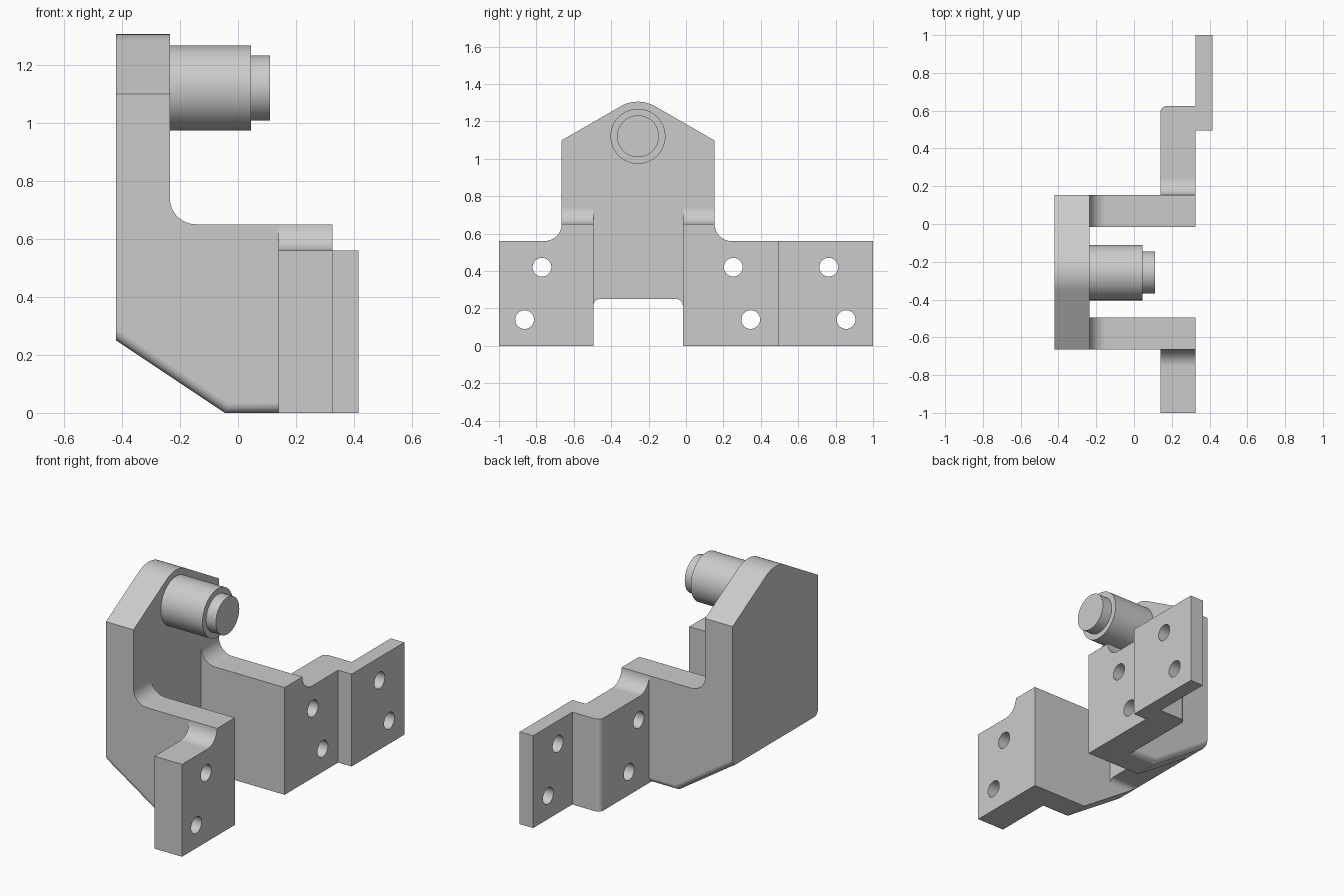
import bpy, bmesh
from math import sin, cos, radians, pi
from mathutils import Matrix

cube = bpy.data.objects.get("Cube")
if cube:
    bpy.data.objects.remove(cube, do_unlink=True)

grey = bpy.data.materials.new("plain_grey")
grey.use_nodes = True
grey.diffuse_color = (0.6, 0.6, 0.6, 1)
grey.node_tree.nodes["Principled BSDF"].inputs["Base Color"].default_value = (0.6, 0.6, 0.6, 1)


def finish(name, bm):
    bmesh.ops.recalc_face_normals(bm, faces=bm.faces)
    mesh = bpy.data.meshes.new(name)
    bm.to_mesh(mesh)
    bm.free()
    mesh.materials.append(grey)
    obj = bpy.data.objects.new(name, mesh)
    bpy.context.collection.objects.link(obj)
    return obj


def prism(name, axis, pts, a, b, round_edge=None, radius=0.035):
    """Extrude a 2D outline along x or y, rounding the edges chosen by a rule."""
    bm = bmesh.new()
    place = (lambda p, d: (d, *p)) if axis == "x" else (lambda p, d: (p[0], d, p[1]))
    near = [bm.verts.new(place(p, a)) for p in pts]
    far = [bm.verts.new(place(p, b)) for p in pts]
    bm.faces.new(near)
    bm.faces.new(far[::-1])
    for i in range(len(pts)):
        j = (i + 1) % len(pts)
        bm.faces.new((near[i], far[i], far[j], near[j]))
    bmesh.ops.recalc_face_normals(bm, faces=bm.faces)
    if round_edge:
        edges = [e for e in bm.edges if round_edge(*[v.co for v in e.verts])]
        bmesh.ops.bevel(bm, geom=edges, offset=radius, segments=8, profile=0.5, affect="EDGES")
    return finish(name, bm)


def rod(name, y, z, r, a, b):
    """Cylinder lying along x."""
    bm = bmesh.new()
    turn = Matrix.Translation(((a + b) / 2, y, z)) @ Matrix.Rotation(pi / 2, 4, "Y")
    bmesh.ops.create_cone(bm, cap_ends=True, segments=64, radius1=r, radius2=r,
                          depth=b - a, matrix=turn)
    return finish(name, bm)


def box_outline(u0, v0, u1, v1):
    return [(u0, v0), (u1, v0), (u1, v1), (u0, v1)]


def arc(u, v, r, start, end, steps=12):
    angles = [radians(start + (end - start) * i / steps) for i in range(steps + 1)]
    return [(u + r * cos(t), v + r * sin(t)) for t in angles]


def combine(target, tool, operation):
    tool.hide_render = True
    mod = target.modifiers.new("combine", "BOOLEAN")
    mod.object, mod.operation, mod.solver = tool, operation, "EXACT"
    bpy.context.view_layer.objects.active = target
    bpy.ops.object.modifier_apply(modifier=mod.name)
    bpy.data.objects.remove(tool, do_unlink=True)


BACK, PLATE, FLANGE, END = -0.42, -0.235, 0.14, 0.325   # stations along x
FRONT_SIDE, REAR_SIDE = -0.665, 0.153                   # outer arm faces
IN_FRONT, IN_REAR = -0.495, -0.017                      # inner arm faces
MID, PIN_Z = -0.257, 1.12

# Upright and arms: side profile with its lower outer edges rounded
side = [(BACK, 0.25), (-0.045, 0), (END, 0), (END, 0.65)]
side += arc(PLATE + 0.09, 0.74, 0.09, 270, 180) + [(PLATE, 1.4), (BACK, 1.4)]
bracket = prism("bracket", "y", side, FRONT_SIDE, REAR_SIDE,
                lambda p, q: abs(p.y - q.y) < 1e-4 and max(p.z, q.z) < 0.26)

# Rounded gable top
gable = [(-1, -0.1), (2 * MID + 1, -0.1), (2 * MID + 1, 0.905)]
gable += arc(MID, PIN_Z, 0.185, 30 + 30, 120) + [(-1, 0.905)]
combine(bracket, prism("gable_cutter", "x", gable, -1, 1), "INTERSECT")

# Space between the arms, and the notch under the upright
combine(bracket, prism("pocket_cutter", "x", box_outline(IN_FRONT, -0.2, IN_REAR, 2),
                       PLATE, 1), "DIFFERENCE")
combine(bracket, prism("notch_cutter", "x", box_outline(IN_FRONT, -0.2, IN_REAR, 0.25), -1, PLATE + 0.05,
                       lambda p, q: abs(p.x - q.x) > 0.1 and p.z > 0.2), "DIFFERENCE")


# Side flanges with a concave fillet up to the arm
def flange(name, edge, s, outer, rule=None):
    fillet = [(edge + s * 0.09 * (1 - sin(t)), 0.65 - 0.09 * cos(t))
              for t in [radians(7.5 * i) for i in range(13)]]
    inner = edge - s * 0.08
    pts = [(inner, 0), (outer, 0), (outer, 0.56)] + fillet + [(inner, 0.65)]
    return prism(name, "x", pts, FLANGE, END, rule)


combine(bracket, flange("front_flange", FRONT_SIDE, -1, -1), "UNION")
rear = flange("rear_flange", REAR_SIDE, 1, 0.625,
              lambda p, q: abs(p.z - q.z) > 0.3 and min(p.y, q.y) > 0.6 and p.x < 0.2)
combine(bracket, rear, "UNION")

# Offset mounting plate
combine(bracket, prism("mounting_plate", "x", box_outline(0.495, 0, 1, 0.56), END, 0.415), "UNION")

# Bolt holes in pairs
for y in (-0.77, 0.253, 0.763):
    lower = y - 0.093 if y < 0 else y + 0.093
    for hy, hz in ((y, 0.42), (lower, 0.14)):
        combine(bracket, rod("hole_cutter", hy, hz, 0.05, 0.05, 0.6), "DIFFERENCE")

# Stepped pin
pin = rod("pin", MID, PIN_Z, 0.147, PLATE, 0.045)
pin_tip = rod("pin_tip", MID, PIN_Z, 0.112, 0.045, 0.11)

# Smooth shading with crisp edges
for obj in (bracket, pin, pin_tip):
    bpy.ops.object.select_all(action="DESELECT")
    obj.select_set(True)
    bpy.context.view_layer.objects.active = obj
    bpy.ops.object.shade_smooth_by_angle(angle=radians(25))
    weighted = obj.modifiers.new("even_normals", "WEIGHTED_NORMAL")
    weighted.keep_sharp = True
